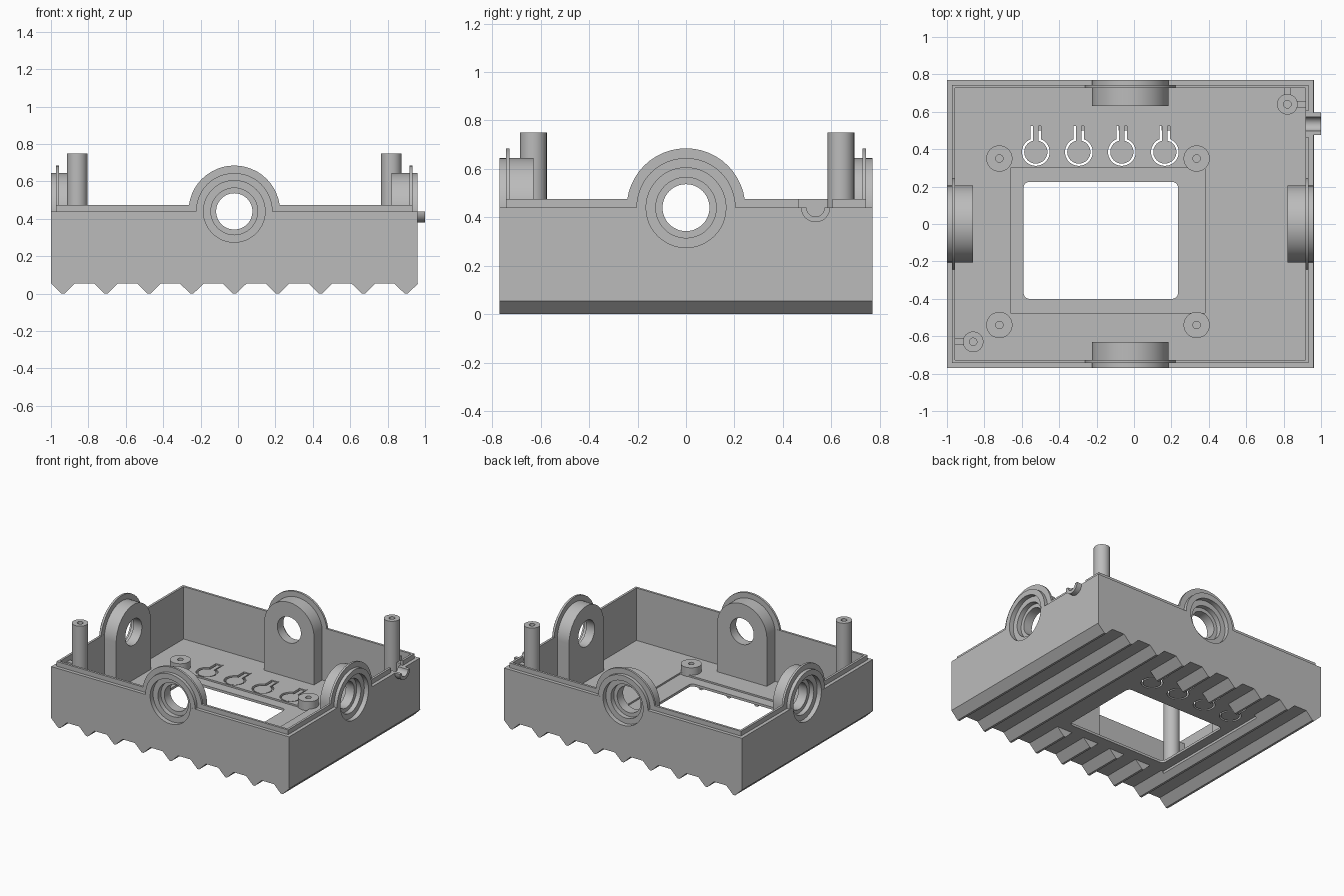
import bpy, bmesh, math
from mathutils import Matrix, Vector

if "Cube" in bpy.data.objects:
    bpy.data.objects.remove(bpy.data.objects["Cube"], do_unlink=True)

grey = bpy.data.materials.new("plain grey")
grey.use_nodes = True
COLOUR = (0.5, 0.5, 0.5, 1)
grey.diffuse_color = COLOUR
grey.node_tree.nodes["Principled BSDF"].inputs["Base Color"].default_value = COLOUR


def arc(r, a0=0, a1=360, n=48, cx=0, cy=0):
    full = a1 - a0 == 360
    steps = n if full else n + 1
    return [(cx + r * math.cos(math.radians(a0 + (a1 - a0) * i / n)),
             cy + r * math.sin(math.radians(a0 + (a1 - a0) * i / n))) for i in range(steps)]


def rect(x0, x1, y0, y1):
    return [(x0, y0), (x1, y0), (x1, y1), (x0, y1)]


def rounded(x0, x1, y0, y1, r):
    corners = [(x1 - r, y1 - r), (x0 + r, y1 - r), (x0 + r, y0 + r), (x1 - r, y0 + r)]
    return [p for i, (x, y) in enumerate(corners)
            for p in arc(r, 90 * i, 90 * i + 90, 8, x, y)]


def prisms(name, parts, matrix=Matrix()):
    """One object from (outline, bottom, top) prisms."""
    bm = bmesh.new()
    for outline, z0, z1 in parts:
        face = bm.faces.new([bm.verts.new((x, y, z0)) for x, y in outline])
        new = bmesh.ops.extrude_face_region(bm, geom=[face], use_keep_orig=True)["geom"]
        bmesh.ops.translate(bm, vec=(0, 0, z1 - z0),
                            verts=[v for v in new if isinstance(v, bmesh.types.BMVert)])
    bmesh.ops.transform(bm, matrix=matrix, verts=bm.verts)
    bmesh.ops.recalc_face_normals(bm, faces=bm.faces)
    mesh = bpy.data.meshes.new(name)
    bm.to_mesh(mesh)
    bm.free()
    obj = bpy.data.objects.new(name, mesh)
    bpy.context.collection.objects.link(obj)
    mesh.materials.append(grey)
    return obj


def cut(obj, *cutters):
    """Subtract (outline, bottom, top[, matrix]) prisms from an object."""
    for outline, z0, z1, *m in cutters:
        tool = prisms("cutter", [(outline, z0, z1)], *m)
        tool.hide_render = True
        mod = obj.modifiers.new("cut", "BOOLEAN")
        mod.operation, mod.solver, mod.object = "DIFFERENCE", "EXACT", tool
        bpy.context.view_layer.objects.active = obj
        bpy.ops.object.modifier_apply(modifier=mod.name)
        bpy.data.objects.remove(tool, do_unlink=True)


def frame(origin, outward):
    """Axes on a wall: local y is up, local z points out of the box."""
    o, up = Vector(outward), Vector((0, 0, 1))
    m = Matrix((up.cross(o), up, o)).transposed().to_4x4()
    m.translation = Vector(origin)
    return m


FLOOR, VALLEY, RIM, LIP = 0.085, 0.055, 0.44, 0.475
X0, X1, Y = -1.0, 0.96, 0.77
MID = (X0 + X1) / 2


def ring(inset):
    return rect(X0 + inset, X1 - inset, inset - Y, Y - inset)


# Bearing positions and their stepped bores
sides = {
    "front": frame((MID, -Y, RIM), (0, -1, 0)),
    "back": frame((MID, Y, RIM), (0, 1, 0)),
    "left": frame((X1, 0, RIM), (1, 0, 0)),
    "right": frame((X0, 0, RIM), (-1, 0, 0)),
}


def bores(m):
    return [(arc(0.165), -0.035, 0.05, m), (arc(0.125), -0.07, 0.05, m),
            (arc(0.097), -0.3, 0.05, m)]


all_bores = [b for m in sides.values() for b in bores(m)]
cable = frame((X1, 0.535, RIM), (1, 0, 0))
cable_cut = (arc(0.037), -0.1, 0.1, cable)

# Outer walls and the thin raised lip
walls = prisms("walls", [(ring(0), VALLEY, RIM)])
cut(walls, (ring(0.043), 0, 1), cable_cut, *all_bores)
lip = prisms("rim_lip", [(ring(0.026), RIM - 0.03, LIP)])
cut(lip, (ring(0.043), 0, 1), cable_cut,
    (rect(0.9, 1.0, 0.465, 0.605), RIM, 1), *all_bores)

# Half pipe for the cable
prisms("cable_guide", [(arc(0.06, 180, 360, 24) + arc(0.037, 360, 180, 24), -0.04, 0.04)], cable)

# Bearing housings with arched flange
for side, m in sides.items():
    drop = FLOOR - 0.01 - RIM
    arch = [(-0.205, drop), (0.205, drop)] + arc(0.205, 0, 180)
    block = prisms(side + "_bearing_block", [(arch, -0.14, -0.036)], m)
    collar = prisms(side + "_bearing_collar", [(arc(0.205), -0.036, -0.0005)], m)
    flange = prisms(side + "_bearing_flange", [(arc(0.245), -0.042, -0.026)], m)
    for part in (block, collar, flange):
        cut(part, *bores(m))

# Floor with window, shallow recess and keyholes
floor = prisms("floor", [(ring(0.02), VALLEY, FLOOR)])
cut(floor, (rect(-0.66, 0.38, -0.475, 0.30), FLOOR - 0.012, 1),
    (rounded(-0.59, 0.235, -0.40, 0.225, 0.03), 0, 1))
for i in range(4):
    x, y = -0.525 + 0.23 * i, 0.385
    cut(floor, (arc(0.074, cx=x, cy=y), 0, 1),
        (rect(x - 0.028, x + 0.028, y, 0.53), 0, 1))
    prisms(f"keyhole_insert_{i + 1}", [
        (arc(0.062, cx=x, cy=y), VALLEY, FLOOR - 0.005),
        (rect(x - 0.015, x + 0.015, y, 0.535), VALLEY, FLOOR - 0.005),
        (rect(x - 0.028, x + 0.028, 0.525, 0.54), VALLEY, FLOOR + 0.003)])

# Corrugated underside, cleared around the window
along_y = Matrix.Rotation(math.radians(90), 4, "X")
teeth = []
for i in range(9):
    x = -0.935 + 0.2293 * i
    teeth.append(([(x - 0.064, VALLEY), (x - 0.008, 0), (x + 0.008, 0), (x + 0.064, VALLEY)], -Y, Y))
ridges = prisms("corrugated_ridges", teeth, along_y)
cut(ridges, (rect(-0.66, 0.38, -0.475, 0.5), -0.1, 0.1))

# Board standoffs
for i, (x, y) in enumerate([(-0.72, 0.35), (0.335, 0.35), (-0.72, -0.54), (0.335, -0.54)]):
    standoff = prisms(f"standoff_{i + 1}", [(arc(0.07, cx=x, cy=y), VALLEY + 0.01, 0.14)])
    cut(standoff, (arc(0.02, cx=x, cy=y), FLOOR, 1))

# Tall screw posts tied to the walls by ribs
for name, x, y in (("back_left", 0.82, 0.64), ("front_right", -0.86, -0.63)):
    s = 1 if x > 0 else -1
    post = prisms(name + "_post", [(arc(0.055, cx=x, cy=y), VALLEY + 0.01, 0.75)])
    cut(post, (arc(0.02, cx=x, cy=y), 0.55, 1))
    x_end = X1 - 0.03 if s > 0 else X0 + 0.03
    near, far = sorted((x + s * 0.045, x_end))
    prisms(name + "_side_rib", [(rect(near, far, y - 0.018, y + 0.018), FLOOR - 0.01, RIM)])
    if s > 0:
        prisms(name + "_back_rib", [(rect(x - 0.018, x + 0.018, y + 0.045, 0.74), FLOOR - 0.01, RIM)])

# Smooth the round parts, keep the edges sharp
bpy.ops.object.select_all(action="DESELECT")
for obj in bpy.context.scene.objects:
    if obj.type == "MESH":
        obj.select_set(True)
        bpy.context.view_layer.objects.active = obj
bpy.ops.object.shade_smooth_by_angle(angle=math.radians(30))
